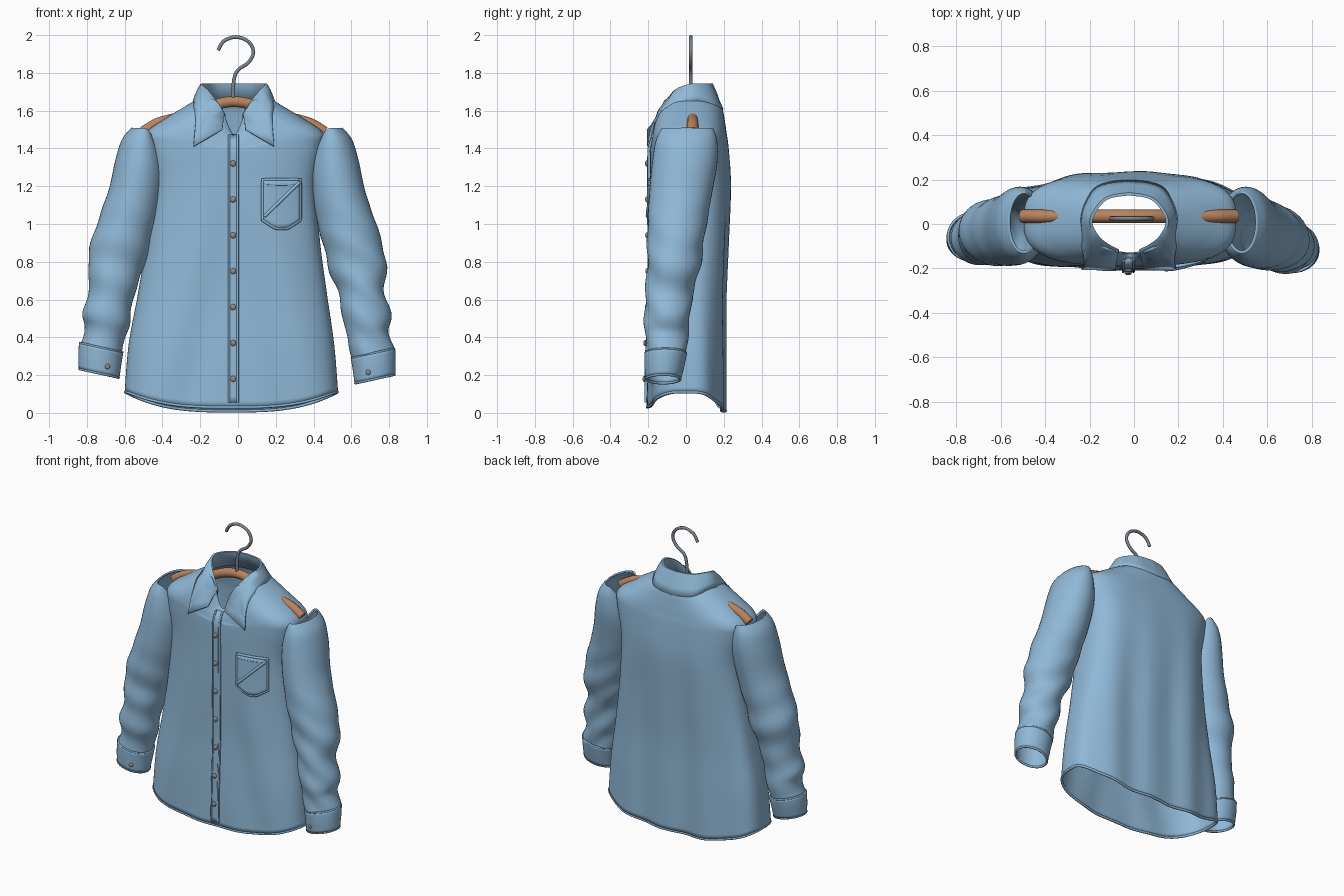
import bpy, bmesh, math
from math import sin, cos, pi, exp
from mathutils import Vector
from mathutils.bvhtree import BVHTree

if "Cube" in bpy.data.objects:
    bpy.data.objects.remove(bpy.data.objects["Cube"])


def material(name, rgb, rough=0.8):
    m = bpy.data.materials.new(name)
    m.use_nodes = True
    m.diffuse_color = (*rgb, 1)
    bsdf = m.node_tree.nodes["Principled BSDF"]
    bsdf.inputs["Base Color"].default_value = (*rgb, 1)
    bsdf.inputs["Roughness"].default_value = rough
    return m


DENIM = material("denim blue", (0.28, 0.48, 0.68))
WOOD = material("hanger wood", (0.48, 0.23, 0.11))
STEEL = material("hook steel", (0.20, 0.24, 0.28))
BUTTON = material("button grey", (0.27, 0.26, 0.26))


def spline(rows, steps):
    """Smooth interpolation through rows of numbers."""
    out = []
    for i in range(len(rows) - 1):
        a, b, c, d = (rows[max(i - 1, 0)], rows[i], rows[i + 1],
                      rows[min(i + 2, len(rows) - 1)])
        for s in range(steps):
            t = s / steps
            out.append([q + t / 2 * (r - p + t * (2 * p - 5 * q + 4 * r - w
                        + t * (3 * (q - r) + w - p)))
                        for p, q, r, w in zip(a, b, c, d)])
    return out + [list(rows[-1])]


def loft(name, rows, closed, mat, thick, angle=50):
    """Skin rows of points and give the cloth a thickness."""
    bm = bmesh.new()
    grid = [[bm.verts.new(p) for p in row] for row in rows]
    n = len(rows[0])
    for r0, r1 in zip(grid, grid[1:]):
        for j in range(n if closed else n - 1):
            k = (j + 1) % n
            bm.faces.new((r0[j], r0[k], r1[k], r1[j]))
    bmesh.ops.recalc_face_normals(bm, faces=bm.faces)
    tree = BVHTree.FromBMesh(bm)
    me = bpy.data.meshes.new(name)
    bm.to_mesh(me)
    bm.free()
    ob = bpy.data.objects.new(name, me)
    bpy.context.collection.objects.link(ob)
    me.materials.append(mat)
    mod = ob.modifiers.new("cloth", "SOLIDIFY")
    mod.thickness, mod.offset = thick, 0
    bpy.ops.object.select_all(action="DESELECT")
    ob.select_set(True)
    bpy.context.view_layer.objects.active = ob
    bpy.ops.object.shade_smooth_by_angle(angle=math.radians(angle))
    return tree


def tube(name, pts, radius, mat, cyclic=False):
    cu = bpy.data.curves.new(name, "CURVE")
    cu.dimensions = "3D"
    cu.bevel_depth, cu.bevel_resolution, cu.use_fill_caps = radius, 3, True
    sp = cu.splines.new("POLY")
    sp.points.add(len(pts) - 1)
    for p, co in zip(sp.points, pts):
        p.co = (*co, 1)
    sp.use_cyclic_u = cyclic
    cu.materials.append(mat)
    bpy.context.collection.objects.link(bpy.data.objects.new(name, cu))


def spow(v, e):
    return math.copysign(abs(v) ** e, v)


# Shirt body: z, centre x, half width, front y, back y, roundness, neck drop
SEG = 120
body_rows = [
    (0.0, -0.035, 0.56, -0.20, 0.20, 3, 0), (0.3, -0.035, 0.54, -0.195, 0.20, 3, 0),
    (0.6, -0.03, 0.50, -0.185, 0.20, 3, 0), (0.9, -0.025, 0.455, -0.185, 0.215, 3, 0),
    (1.2, -0.02, 0.43, -0.185, 0.23, 3, 0), (1.4, -0.018, 0.465, -0.185, 0.22, 3, 0.02),
    (1.48, -0.018, 0.465, -0.18, 0.21, 3, 0.07), (1.55, -0.02, 0.37, -0.17, 0.20, 2.6, 0.11),
    (1.62, -0.02, 0.255, -0.15, 0.185, 2.3, 0.155), (1.66, -0.02, 0.19, -0.13, 0.15, 2.1, 0.19)]


def body_ring(z, cx, hw, yf, yb, n, drop):
    ring = []
    low = max(0, 1 - z / 0.6)
    fade = max(0, min(1, (1.5 - z) / 0.8))
    for i in range(SEG):
        a = 2 * pi * i / SEG
        u, v = spow(cos(a), 2 / n), spow(sin(a), 2 / n)
        hem = 0.01 + 0.02 * max(0, -sin(a)) + 0.1 * abs(u) ** 3
        front = math.acos(max(-1, min(1, -sin(a))))
        x = cx + hw * u
        y = 0.02 + (yb - 0.02 if v > 0 else 0.02 - yf) * v
        if v > 0:
            y += 0.01 * fade * v * sin(21 * x + 1)
        else:
            y += 0.008 * fade * v * sin(17 * abs(x) + 5 * z) * min(1, abs(x) * 5)
        ring.append((x, y, z + hem * low - drop * exp(-(front / 0.3) ** 2)))
    return ring


rings = [body_ring(*r) for r in spline(body_rows, 6)]
body = loft("shirt_body", rings, True, DENIM, 0.01)
tube("hem_seam", rings[0], 0.008, DENIM, True)


def surface_y(x, z, side=-1, default=-0.15):
    hit = body.ray_cast(Vector((x, side, z)), Vector((0, -side, 0)))[0]
    return hit.y if hit else default


# Sleeves and cuffs: z, inner x, outer x, front y, back y, armhole drop
sleeve_rows = [
    (1.505, 0.425, 0.555, -0.125, 0.14, 0.13), (1.44, 0.40, 0.605, -0.155, 0.16, 0.1),
    (1.32, 0.39, 0.64, -0.175, 0.16, 0.06), (1.15, 0.41, 0.675, -0.19, 0.13, 0.02),
    (0.95, 0.455, 0.74, -0.20, 0.095, 0), (0.78, 0.50, 0.785, -0.20, 0.07, 0),
    (0.64, 0.55, 0.775, -0.21, 0.03, 0), (0.50, 0.57, 0.81, -0.215, 0.015, 0),
    (0.42, 0.595, 0.80, -0.21, 0.005, 0), (0.33, 0.61, 0.825, -0.21, -0.005, 0)]
cuff_rows = [(0.33, 0.607, 0.832, -0.215, 0, 0), (0.27, 0.617, 0.835, -0.215, -0.012, 0),
             (0.195, 0.627, 0.833, -0.21, -0.03, 0)]


def right_shift(side, z):
    """The right arm hangs a little further back."""
    return 0.05 * max(0, min(1, 1.3 - z)) if side < 0 else 0


def sleeve_ring(side, z, xi, xo, yf, yb, drop, wrinkle=0.009):
    ring = []
    fade = max(0, min(1, (1.15 - z) * 2.5)) * wrinkle
    tilt = 0.22 * min(1, (1.55 - z) * 2)
    skew = 0.015 * side * min(1, 1.505 - z)
    for i in range(40):
        a = 2 * pi * i / 40
        w = 1 + fade * 5 * sin(31 * z + 2.5 * sin(a + side) + 2 * cos(a))
        dx = (xo - xi) / 2 * cos(a) * w
        ring.append((side * ((xi + xo) / 2 + dx) - 0.005,
                     (yf + yb) / 2 + (yb - yf) / 2 * sin(a) * w + right_shift(side, z),
                     z + tilt * dx - skew - drop * min(0, cos(a)) ** 2))
    return ring


for side, label in ((1, "left"), (-1, "right")):
    loft(label + "_sleeve", [sleeve_ring(side, *r) for r in spline(sleeve_rows, 6)],
         True, DENIM, 0.01)
    cuff = [sleeve_ring(side, *r, 0) for r in spline(cuff_rows, 3)]
    loft(label + "_cuff", cuff, True, DENIM, 0.01)
    tube(label + "_cuff_top_seam", cuff[0], 0.006, DENIM, True)
    tube(label + "_cuff_edge", cuff[-1], 0.007, DENIM, True)

# Collar: half stations of fold edge and outer edge, mirrored
collar_half = [
    (0.05, -0.125, 1.58, 0.06, -0.20, 1.50), (0.09, -0.105, 1.64, 0.212, -0.20, 1.41),
    (0.145, -0.06, 1.705, 0.20, -0.15, 1.56), (0.175, 0.02, 1.738, 0.21, 0.04, 1.65),
    (0.11, 0.115, 1.74, 0.14, 0.16, 1.62), (0, 0.14, 1.74, 0, 0.185, 1.605)]
half = [collar_half[0]] + spline(collar_half[1:], 6)
stations = half + [(-s[0], *s[1:3], -s[3], *s[4:]) for s in reversed(half[:-1])]
collar = []
for s in stations:
    top, low = Vector(s[:3]), Vector(s[3:])
    out = Vector((top.x, top.y - 0.02, 0)).normalized()
    row = [top + out * 0.008 - Vector((0, 0, 0.1)), top - out * 0.008, top]
    for t in (0.33, 0.67, 1):
        p = top.lerp(low, t) + out * 0.015 * t * (1.2 - t)
        if p.y < -0.03:
            p.y = min(p.y, surface_y(p.x - 0.022, p.z, -1, p.y) - 0.009)
        elif p.y > 0.08 and t == 1:
            p.y = max(p.y, surface_y(p.x - 0.022, p.z, 1, p.y) + 0.005)
        row.append(p)
    collar.append([p + Vector((-0.022, 0, 0)) for p in row])
loft("collar", collar, False, DENIM, 0.008)

# Button placket with raised edges
heights = [0.055 + i * 0.0354 for i in range(41)]
placket = [[(x, surface_y(x, z, -1, -0.18) - d, z) for x, d in
            ((-0.052, 0), (-0.048, 0.014), (-0.025, 0.016), (-0.002, 0.014), (0.002, 0))]
           for z in heights]
loft("button_placket", placket, False, DENIM, 0.006)
for j, label in ((1, "right"), (3, "left")):
    tube(label + "_placket_edge", [row[j] for row in placket], 0.006, DENIM)


def button(name, x, y, z, r):
    bpy.ops.mesh.primitive_uv_sphere_add(segments=16, ring_count=8, location=(x, y, z))
    ob = bpy.context.object
    ob.name, ob.scale = name, (r, r * 0.6, r)
    ob.data.materials.append(BUTTON)
    bpy.ops.object.shade_smooth()


for i in range(7):
    z = 1.32 - i * 0.19
    button("front_button", -0.026, surface_y(-0.026, z) - 0.022, z, 0.016)
for side in (1, -1):
    z = 0.23 - 0.015 * side
    button("cuff_button", side * 0.69, right_shift(side, z) - 0.212, z, 0.014)

# Chest pocket with pointed base, edging and a diagonal crease
PX, PW, PT = 0.23, 0.1, 1.235


def on_front(x, z, lift):
    return (x, surface_y(x, z) - lift, z)


def pocket_point(u, t, lift=0.014):
    base = 0.975 + 0.045 * max(0, abs(u) - 0.3) / 0.7
    return on_front(PX + PW * u, PT + (base - PT) * t, lift)


steps = [i / 10 for i in range(11)]
loft("chest_pocket", [[pocket_point(2 * s - 1, t) for s in steps] for t in steps],
     False, DENIM, 0.012)
outline = ([pocket_point(-1, t) for t in steps] + [pocket_point(2 * s - 1, 1) for s in steps]
           + [pocket_point(1, 1 - t) for t in steps] + [pocket_point(1 - 2 * s, 0) for s in steps])
tube("pocket_edge", outline, 0.008, DENIM, True)
tube("pocket_crease", [on_front(0.14 + 0.185 * s, 1.04 + 0.18 * s, 0.02) for s in steps],
     0.009, DENIM)
tube("pocket_hem", [pocket_point(1.8 * s - 0.9, 0.1, 0.016) for s in steps], 0.006, DENIM)

# Wooden hanger bar and wire hook
arm = [(0.48, 1.488), (0.41, 1.53), (0.34, 1.552), (0.22, 1.58), (0.1, 1.63), (0, 1.648)]
bar = [(x, 0.035, z) for x, z in arm] + [(-x, 0.035, z) for x, z in reversed(arm[:-1])]
tube("hanger_bar", [(x - 0.022, y, z) for x, y, z in spline(bar, 5)], 0.03, WOOD)
hook = [(-0.025, 1.66), (-0.022, 1.76), (0.0, 1.815), (0.055, 1.855), (0.082, 1.91),
        (0.055, 1.965), (-0.01, 1.99), (-0.075, 1.968), (-0.105, 1.92)]
tube("hanger_hook", [(x, 0.025, z) for x, z in spline(hook, 6)], 0.01, STEEL)
